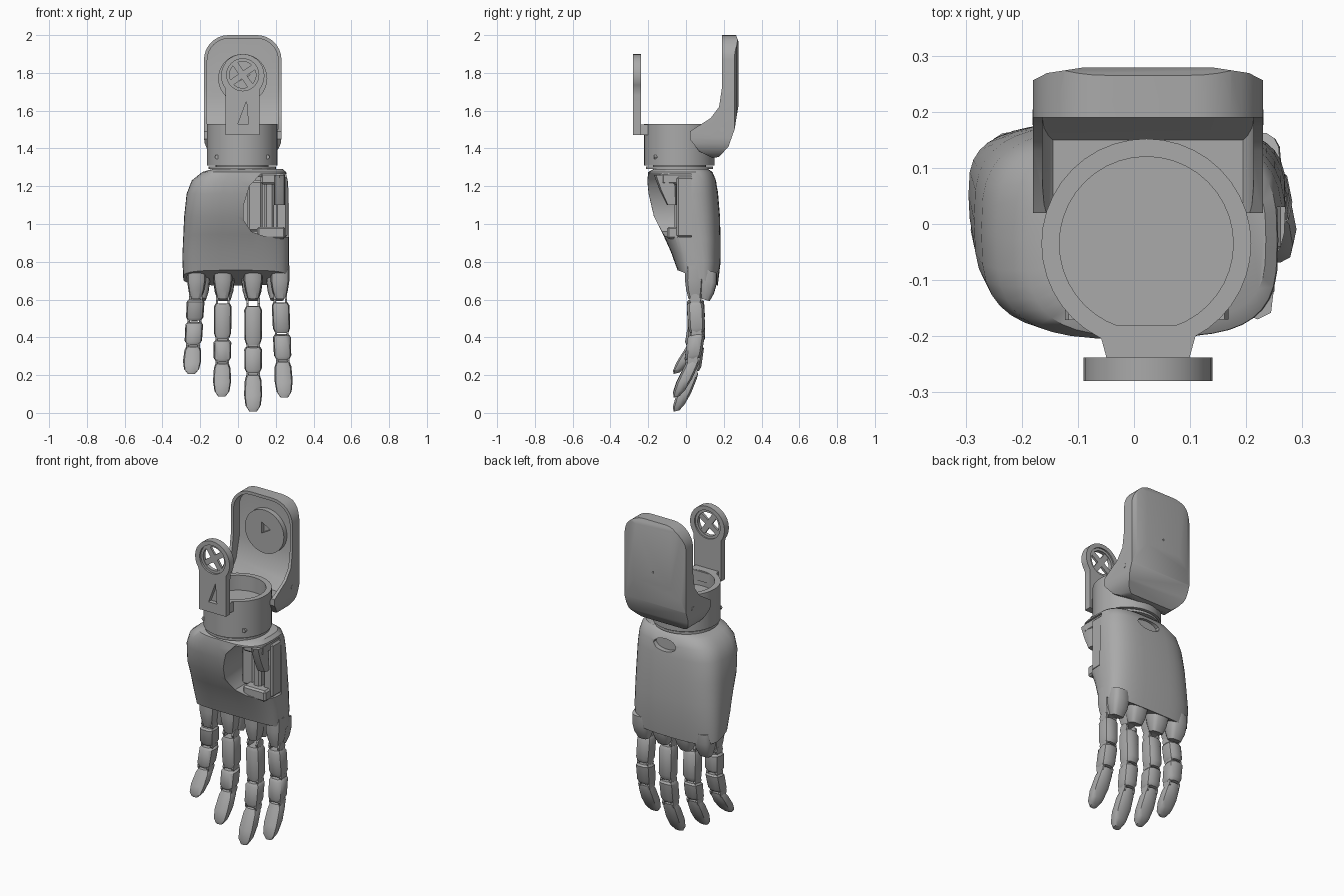
import bpy, bmesh, math
from mathutils import Vector

cube = bpy.data.objects.get("Cube")
if cube:
    bpy.data.objects.remove(cube, do_unlink=True)

grey = bpy.data.materials.new("plain_grey")
grey.use_nodes = True
grey.diffuse_color = (0.4, 0.4, 0.4, 1)
grey.node_tree.nodes["Principled BSDF"].inputs["Base Color"].default_value = (0.4, 0.4, 0.4, 1)
CX, CY = 0.022, -0.035          # wrist axis


def loft(name, rings):
    """Skin a list of equal-length rings and cap both ends."""
    bm = bmesh.new()
    rows = [[bm.verts.new(p) for p in ring] for ring in rings]
    n = len(rows[0])
    for a, b in zip(rows, rows[1:]):
        for i in range(n):
            j = (i + 1) % n
            bm.faces.new((a[i], a[j], b[j], b[i]))
    bm.faces.new(rows[0])
    bm.faces.new(rows[-1])
    bmesh.ops.recalc_face_normals(bm, faces=bm.faces)
    mesh = bpy.data.meshes.new(name)
    bm.to_mesh(mesh)
    bm.free()
    mesh.materials.append(grey)
    obj = bpy.data.objects.new(name, mesh)
    bpy.context.collection.objects.link(obj)
    return obj


def prism(name, pts, axis, lo, hi):
    """Extrude a 2D outline along one axis."""
    place = {"x": lambda u, v, d: (d, u, v),
             "y": lambda u, v, d: (u, d, v),
             "z": lambda u, v, d: (u, v, d)}[axis]
    return loft(name, [[place(u, v, d) for u, v in pts] for d in (lo, hi)])


def box(name, x, y, z):
    return prism(name, [(x[0], y[0]), (x[1], y[0]), (x[1], y[1]), (x[0], y[1])], "z", *z)


def arc(cx, cy, r, a0, a1, n):
    return [(cx + r * math.cos(math.radians(a0 + (a1 - a0) * i / n)),
             cy + r * math.sin(math.radians(a0 + (a1 - a0) * i / n))) for i in range(n + 1)]


def circle(cx, cy, r, n=32):
    return arc(cx, cy, r, 0, 360, n)[:-1]


def rounded(x0, x1, z0, z1, top, bottom):
    return (arc(x1 - top, z1 - top, top, 0, 90, 8) + arc(x0 + top, z1 - top, top, 90, 180, 8) +
            arc(x0 + bottom, z0 + bottom, bottom, 180, 270, 6) +
            arc(x1 - bottom, z0 + bottom, bottom, 270, 360, 6))


def apply(obj, mod):
    bpy.context.view_layer.objects.active = obj
    bpy.ops.object.modifier_apply(modifier=mod.name)


def boolean(obj, cutter, operation="DIFFERENCE"):
    mod = obj.modifiers.new("cut", "BOOLEAN")
    mod.operation, mod.object, mod.solver = operation, cutter, "EXACT"
    apply(obj, mod)
    bpy.data.objects.remove(cutter, do_unlink=True)


def bevel(obj, width, segments=2):
    mod = obj.modifiers.new("bevel", "BEVEL")
    mod.width, mod.segments, mod.limit_method = width, segments, "ANGLE"
    mod.angle_limit = math.radians(40)
    apply(obj, mod)


# Wrist cup with a shallow well, and the collar below it
cup = prism("wrist_cup", circle(CX, CY, 0.187, 40), "z", 1.31, 1.53)
boolean(cup, prism("cutter", circle(CX, CY, 0.155, 40), "z", 1.44, 1.6))
prism("wrist_collar", circle(CX, CY, 0.178, 40), "z", 1.29, 1.304)
prism("wrist_pivot", circle(CX, CY, 0.14), "z", 1.25, 1.33)
for x in (-0.11, 0.155):
    y = CY - math.sqrt(0.187 ** 2 - (x - CX) ** 2)
    prism("cup_screw", circle(x, 1.355, 0.013, 6), "y", y - 0.004, y + 0.02)

# Rear forearm shield with its arms wrapping the cup
side = [(0.19, 2.0), (0.19, 1.72), (0.175, 1.62), (0.13, 1.56), (0.02, 1.49), (0.02, 1.45),
        (0.07, 1.385), (0.14, 1.35), (0.175, 1.355), (0.225, 1.41), (0.257, 1.5),
        (0.28, 1.64), (0.28, 1.96), (0.265, 2.0)]
shield = prism("rear_shield", side, "x", -0.3, 0.3)
boolean(shield, prism("cutter", rounded(-0.18, 0.23, 1.345, 2.0, 0.13, 0.11), "y", -0.2, 0.4),
        "INTERSECT")
plan = [(-0.25, -0.2), (0.3, -0.2), (0.3, 0.2), (0.23, 0.256), (0.205, 0.269), (0.14, 0.279),
        (-0.09, 0.279), (-0.155, 0.269), (-0.18, 0.256), (-0.25, 0.2)]
boolean(shield, prism("cutter", plan, "z", 1.2, 2.1), "INTERSECT")
pocket = prism("cutter", [(-0.1, 1.47), (0.15, 1.47), (0.215, 1.56), (0.245, 1.68), (0.245, 2.1),
                          (-0.1, 2.1)], "x", -0.3, 0.3)
boolean(pocket, prism("cutter", rounded(-0.163, 0.213, 1.44, 1.982, 0.115, 0.08), "y", -0.2, 0.4),
        "INTERSECT")
boolean(shield, pocket)
boolean(shield, prism("cutter", circle(CX, CY, 0.18, 40), "z", 1.2, 1.54))
boolean(shield, prism("cutter", circle(0.025, 1.7, 0.008, 3), "y", 0.26, 0.4))
pad = prism("shield_pad", circle(0.025, 1.77, 0.13), "y", 0.215, 0.26)
boolean(pad, prism("cutter", circle(0.025, 1.79, 0.04, 3), "y", 0.1, 0.24))
for x in (-0.181, 0.219):
    prism("arm_screw", circle(0.19, 1.5, 0.014, 8), "x", x, x + 0.012)

# Front keyhole bracket bolted to the cup
key = [(-0.065, 1.47), (0.115, 1.47), (0.115, 1.68)] + arc(0.025, 1.785, 0.115, -38, 218, 20) + [(-0.065, 1.68)]
bracket = prism("front_bracket", key, "y", -0.28, -0.238)
boolean(bracket, prism("cutter", circle(0.025, 1.79, 0.085), "y", -0.3, -0.2))
boolean(bracket, prism("cutter", [(0.0, 1.53), (0.055, 1.53), (0.045, 1.65)], "y", -0.3, -0.255))
prism("bracket_foot", [(-0.048, -0.242), (0.098, -0.242), (0.115, -0.18), (-0.065, -0.18)], "z", 1.47, 1.528)
bearing = prism("bearing_ring", circle(0.025, 1.79, 0.086), "y", -0.268, -0.246)
boolean(bearing, prism("cutter", circle(0.025, 1.79, 0.07), "y", -0.3, -0.2))
for a in (35, 125):
    d = Vector((math.cos(math.radians(a)), math.sin(math.radians(a))))
    s = Vector((-d.y, d.x)) * 0.016
    c = Vector((0.025, 1.79))
    prism("bearing_blade", [c + d * 0.075 + s, c - d * 0.075 + s, c - d * 0.075 - s, c + d * 0.075 - s],
          "y", -0.264, -0.25)


def section(z, x0, x1, y0, y1, tilt=0.0, n=40, power=0.62):
    """Squarish oval slice whose rear edge drops by the tilt."""
    ring = []
    for i in range(n):
        a = 2 * math.pi * i / n
        c, s = math.cos(a), math.sin(a)
        u = math.copysign(abs(c) ** power, c)
        v = math.copysign(abs(s) ** power, s)
        y = (y0 + y1) / 2 + v * (y1 - y0) / 2
        ring.append(((x0 + x1) / 2 + u * (x1 - x0) / 2, y, z - tilt * (y - (y0 + y1) / 2)))
    return ring


# Palm shell with the open thumb bay
palm = loft("palm", [section(*row) for row in (
    (1.292, -0.13, 0.235, -0.17, 0.115), (1.275, -0.19, 0.255, -0.2, 0.14),
    (1.23, -0.245, 0.265, -0.205, 0.16), (1.16, -0.272, 0.27, -0.198, 0.17),
    (1.04, -0.285, 0.27, -0.17, 0.18), (0.93, -0.29, 0.27, -0.122, 0.183, 0.1),
    (0.82, -0.295, 0.27, -0.08, 0.182, 0.25), (0.715, -0.29, 0.268, -0.045, 0.168, 0.38))])
bay = [(0.06, 1.2), (0.03, 1.1), (0.03, 1.02), (0.07, 0.96), (0.14, 0.935), (0.4, 0.925),
       (0.4, 1.265), (0.12, 1.265)]
boolean(palm, prism("cutter", bay, "y", -0.4, 0.03))
boolean(palm, prism("cutter", [(0.03 + 0.075 * math.cos(k * 0.4), 1.215 + 0.035 * math.sin(k * 0.4))
                               for k in range(15)], "y", 0.135, 0.4))

# Thumb motors and mounts in the bay
for x0, x1, y0, z0, z1 in ((0.05, 0.13, -0.04, 0.96, 1.23), (0.14, 0.19, -0.06, 0.94, 1.24),
                           (0.2, 0.262, -0.05, 0.93, 1.25), (0.12, 0.25, -0.13, 1.21, 1.27),
                           (0.1, 0.25, -0.1, 0.92, 0.985)):
    bevel(box("thumb_motor", (x0, x1), (y0, 0.04), (z0, z1)), 0.01, 1)
loft("thumb_mount", [section(z, 0.19, 0.25, y, -0.05, 0, 8) for z, y in
                     ((1.1, -0.1), (1.18, -0.14), (1.26, -0.17))])

# Fingers: knuckle, rear knuckle guard, jointed segments
PATH = ((0.0, 0.045), (0.4, 0.058), (0.7, 0.032), (1.0, -0.05))


def path_y(t):
    for (a, ya), (b, yb) in zip(PATH, PATH[1:]):
        if t <= b:
            return ya + (yb - ya) * (t - a) / (b - a)
    return PATH[-1][1]


def finger(name, x_top, x_tip, joints, tip):
    top = 0.66

    def ring(z, w, d):
        t = max(0, (top - z) / (top - tip))
        x, y = x_top + (x_tip - x_top) * t, path_y(t)
        return section(z, x - w, x + w, y - d, y + d, -0.25 * t, 10, 0.7)

    loft(name + "_knuckle", [ring(0.78, 0.05, 0.05), ring(0.7, 0.05, 0.052),
                             ring(0.65, 0.042, 0.046), ring(0.605, 0.03, 0.036)])
    # guards sit inside the palm outline and taper below its rim
    gx = x_top * 0.93
    loft(name + "_knuckle_guard", [section(z, gx - w, gx + w, y0, y1, 0.3, 16) for z, w, y0, y1 in (
        (0.76, 0.054, 0.04, 0.165), (0.7, 0.056, 0.05, 0.163), (0.645, 0.05, 0.06, 0.148),
        (0.6, 0.036, 0.07, 0.125))])
    ends = joints + [tip]
    for k, (a, b) in enumerate(zip(ends, ends[1:])):
        last = k == len(ends) - 2
        a -= 0.006 if k else 0.016
        b += 0.0 if last else 0.006
        if last:
            rows = ((0, .034, .034), (.15, .044, .04), (.55, .048, .042), (.85, .04, .033), (1, .022, .016))
        else:
            rows = ((0, .038, .038), (.1, .047, .047), (.85, .046, .046), (1, .036, .036))
        loft(f"{name}_segment_{k + 1}", [ring(a - f * (a - b), w, d) for f, w, d in rows])
    # paired hinge lugs leave a gap in the middle of each joint
    for z in joints:
        t = (top - z) / (top - tip)
        x = x_top + (x_tip - x_top) * t
        for s in (-1, 1):
            prism(name + "_hinge_lug", circle(path_y(t), z, 0.03, 10), "x", x + s * 0.024, x + s * 0.036)


finger("little_finger", -0.22, -0.247, [0.615, 0.485, 0.36], 0.21)
finger("ring_finger", -0.08, -0.085, [0.595, 0.39, 0.27], 0.09)
finger("middle_finger", 0.08, 0.08, [0.58, 0.355, 0.21], 0.01)
finger("index_finger", 0.222, 0.245, [0.6, 0.42, 0.28], 0.085)

# Smooth shading that keeps the hard edges
bpy.ops.object.select_all(action="DESELECT")
for obj in bpy.context.scene.objects:
    if obj.type == "MESH" and obj.data.materials and obj.data.materials[0] == grey:
        obj.select_set(True)
        bpy.context.view_layer.objects.active = obj
bpy.ops.object.shade_smooth_by_angle(angle=math.radians(35))
